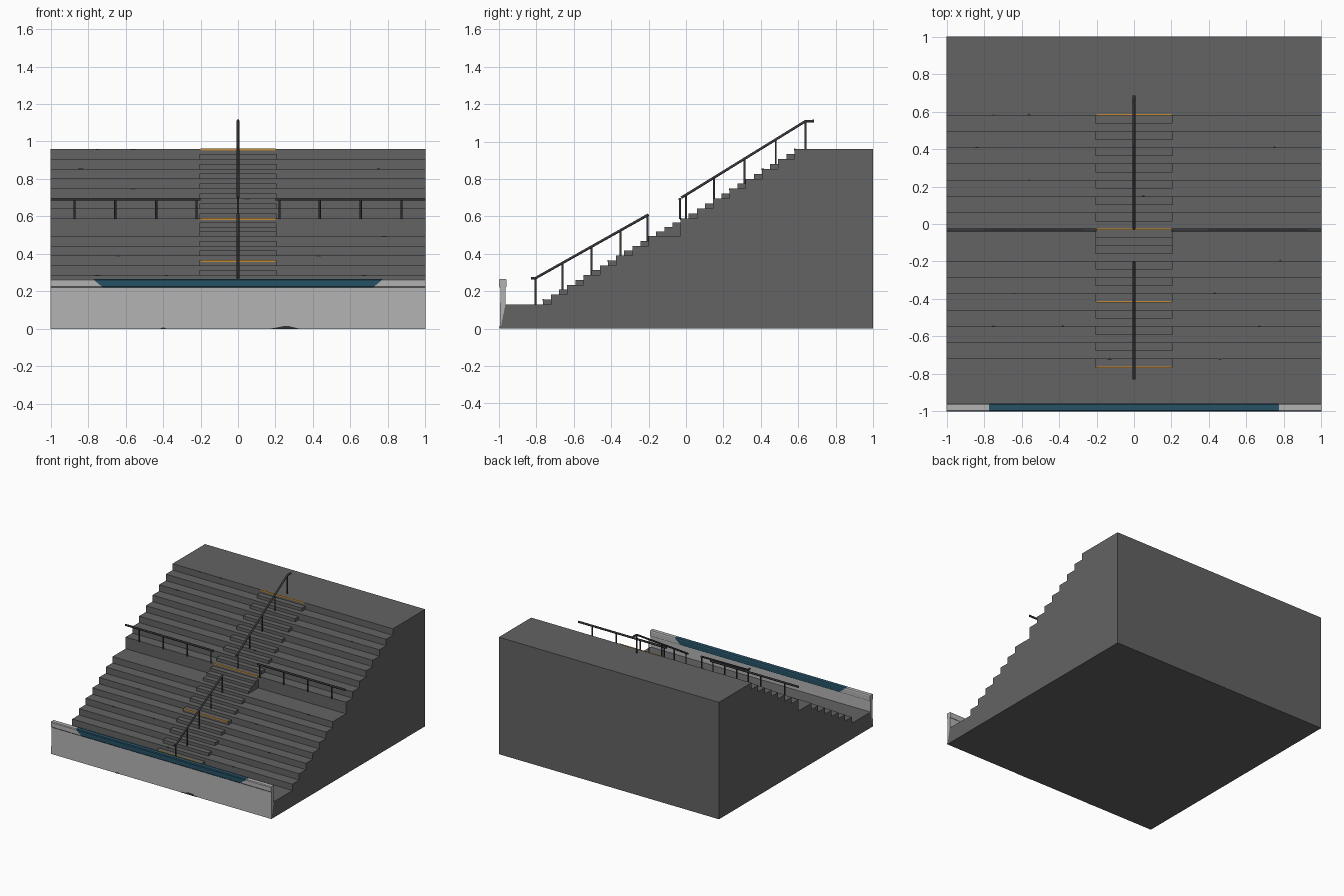
import bpy, bmesh, math
from mathutils import Vector

if "Cube" in bpy.data.objects:
    bpy.data.objects.remove(bpy.data.objects["Cube"])


def mat(name, r, g, b):
    m = bpy.data.materials.new(name)
    m.diffuse_color = (r, g, b, 1)
    m.use_nodes = True
    m.node_tree.nodes["Principled BSDF"].inputs["Base Color"].default_value = m.diffuse_color
    return m


CONCRETE = mat("dark concrete", 0.125, 0.125, 0.125)
WALL = mat("light grey", 0.45, 0.45, 0.45)
BLUE = mat("teal blue", 0.02, 0.085, 0.135)
METAL = mat("rail metal", 0.04, 0.04, 0.045)
ORANGE = mat("nosing orange", 0.55, 0.27, 0.04)
CHIP = mat("chip dark", 0.035, 0.035, 0.035)


def finish(bm, name, m):
    bmesh.ops.recalc_face_normals(bm, faces=bm.faces[:])
    me = bpy.data.meshes.new(name)
    bm.to_mesh(me)
    bm.free()
    me.materials.append(m)
    ob = bpy.data.objects.new(name, me)
    bpy.context.collection.objects.link(ob)
    return ob


def prism(name, ends, m):
    """Solid between two matching point loops."""
    bm = bmesh.new()
    a, b = [[bm.verts.new(p) for p in loop] for loop in ends]
    bm.faces.new(a)
    bm.faces.new(b)
    n = len(a)
    for i in range(n):
        bm.faces.new((a[i], a[(i + 1) % n], b[(i + 1) % n], b[i]))
    return finish(bm, name, m)


def extrude_x(name, prof, x0, x1, m):
    return prism(name, [[(x, y, z) for y, z in prof] for x in (x0, x1)], m)


def box(name, x0, x1, y0, y1, z0, z1, m):
    return extrude_x(name, [(y0, z0), (y1, z0), (y1, z1), (y0, z1)], x0, x1, m)


def rod(name, pts, r, m):
    cu = bpy.data.curves.new(name, 'CURVE')
    cu.dimensions = '3D'
    cu.bevel_depth = r
    cu.bevel_resolution = 1
    cu.use_fill_caps = True
    s = cu.splines.new('POLY')
    s.points.add(len(pts) - 1)
    for p, c in zip(s.points, pts):
        p.co = (*c, 1)
    cu.materials.append(m)
    ob = bpy.data.objects.new(name, cu)
    bpy.context.collection.objects.link(ob)


# Tier edges: (front y, z below, z above)
G, RUN, RISE, MID, FIRST = 0.13, 0.087, 0.0522, 0.495, 0.59
UP = (0.96 - FIRST) / 7
tiers = [(-0.722 + RUN * i, G + RISE * i, G + RISE * (i + 1)) for i in range(7)]
tiers.append((-0.029, MID, FIRST))
tiers += [(-0.029 + RUN * i, FIRST + UP * (i - 1), FIRST + UP * i) for i in range(1, 8)]

# Stepped seating block
prof = [(-0.992, 0), (-0.965, G)]
for y, z0, z1 in tiers:
    prof += [(y, z0), (y, z1)]
prof += [(1, 0.96), (1, 0)]
extrude_x("terrace_block", prof, -1, 1, CONCRETE)

# Half-height aisle steps on the tiers
W = 0.205
for i, (y, z0, z1) in enumerate(tiers):
    if i == 7:
        for k in range(1, 4):
            box("landing_step", -W, W, y - 0.0435 * (4 - k), y - 0.0435 * (3 - k),
                z0, z0 + (z1 - z0) * k / 4, CONCRETE)
    else:
        box("aisle_step", -W, W, y - RUN / 2, y, z0, (z0 + z1) / 2, CONCRETE)

# Painted step nosings
for y, z in ((-0.7655, G + RISE / 2), (-0.4175, G + RISE * 4.5), (-0.029, FIRST), (0.58, 0.96)):
    box("step_nosing", -0.2, 0.2, y - 0.002, y + 0.006, z - 0.008, z + 0.002, ORANGE)

# Front wall with coping; the middle of the coping is painted
extrude_x("front_wall", [(-0.995, 0), (-0.992, 0), (-0.965, G), (-0.965, 0.225), (-0.992, 0.225)],
          -1, 1, WALL)
cap = [(-0.996, 0.22), (-0.962, 0.22), (-0.959, 0.225), (-0.959, 0.26), (-0.963, 0.266),
       (-0.995, 0.266), (-1, 0.26), (-1, 0.225)]


def slant(s):
    return [(s * (0.72 + 0.055 * (z - 0.22) / 0.046), y, z) for y, z in cap]


prism("coping_painted", [slant(-1), slant(1)], BLUE)
for s in (-1, 1):
    prism("coping_end", [slant(s), [(s, y, z) for y, z in cap]], WALL)


# Height of the aisle surface at y
def floor_z(y):
    z = G
    for i, (ty, z0, z1) in enumerate(tiers):
        if y >= ty - RUN / 2:
            z = (z0 + z1) / 2
        if y >= ty:
            z = z1
    return z


# Centre handrails
def handrail(path, posts):
    rod("aisle_handrail", [(0, y, z) for y, z in path], 0.008, METAL)
    for y in posts:
        for (ya, za), (yb, zb) in zip(path, path[1:]):
            if ya <= y <= yb:
                top = za + (zb - za) * (y - ya) / (yb - ya)
                rod("handrail_post", [(0, y, floor_z(y) - 0.005), (0, y, top)], 0.006, METAL)
                break


handrail([(-0.83, 0.27), (-0.805, 0.27), (-0.2, 0.61)], (-0.805, -0.66, -0.505, -0.35, -0.207))
handrail([(-0.025, 0.7), (0.64, 1.11), (0.685, 1.11)], (0.0, 0.15, 0.312, 0.48, 0.64))

# Cross rails along the walkway
for s in (-1, 1):
    rod("walkway_rail", [(s * 0.2, -0.033, 0.692), (s, -0.033, 0.692)], 0.008, METAL)
    for x in (0.222, 0.437, 0.655, 0.873):
        rod("walkway_post", [(s * x, -0.033, 0.585), (s * x, -0.033, 0.692)], 0.006, METAL)

# Small chips along tier edges
chips = ((-0.75, 14), (-0.56, 14), (-0.84, 12), (0.75, 12), (-0.56, 10), (0.05, 9), (-0.64, 4),
         (0.43, 4), (-0.75, 2), (-0.38, 2), (0.67, 2), (-0.13, 0), (0.46, 0), (0.78, 6))
for n, (x, i) in enumerate(chips):
    y, z = tiers[i][0], tiers[i][2]
    w, d = 0.009 + 0.003 * (n % 3), 0.007 + 0.004 * (n % 2)
    tri = [(x - w, y - 0.001), (x + w, y - 0.001), (x, y + d)]
    prism("edge_chip", [[(a, b, c) for a, b in tri] for c in (z - 0.006, z + 0.001)], CHIP)

# Dark chips at the foot of the front wall
for x0, x1, h in ((-0.42, -0.38, 0.007), (0.17, 0.33, 0.014)):
    tri = [(x0, 0), (x1, 0), (x1 - (x1 - x0) * 0.35, h), (x0 + (x1 - x0) * 0.45, h)]
    prism("wall_chip", [[(a, y, c) for a, c in tri] for y in (-0.997, -0.993)], CHIP)
